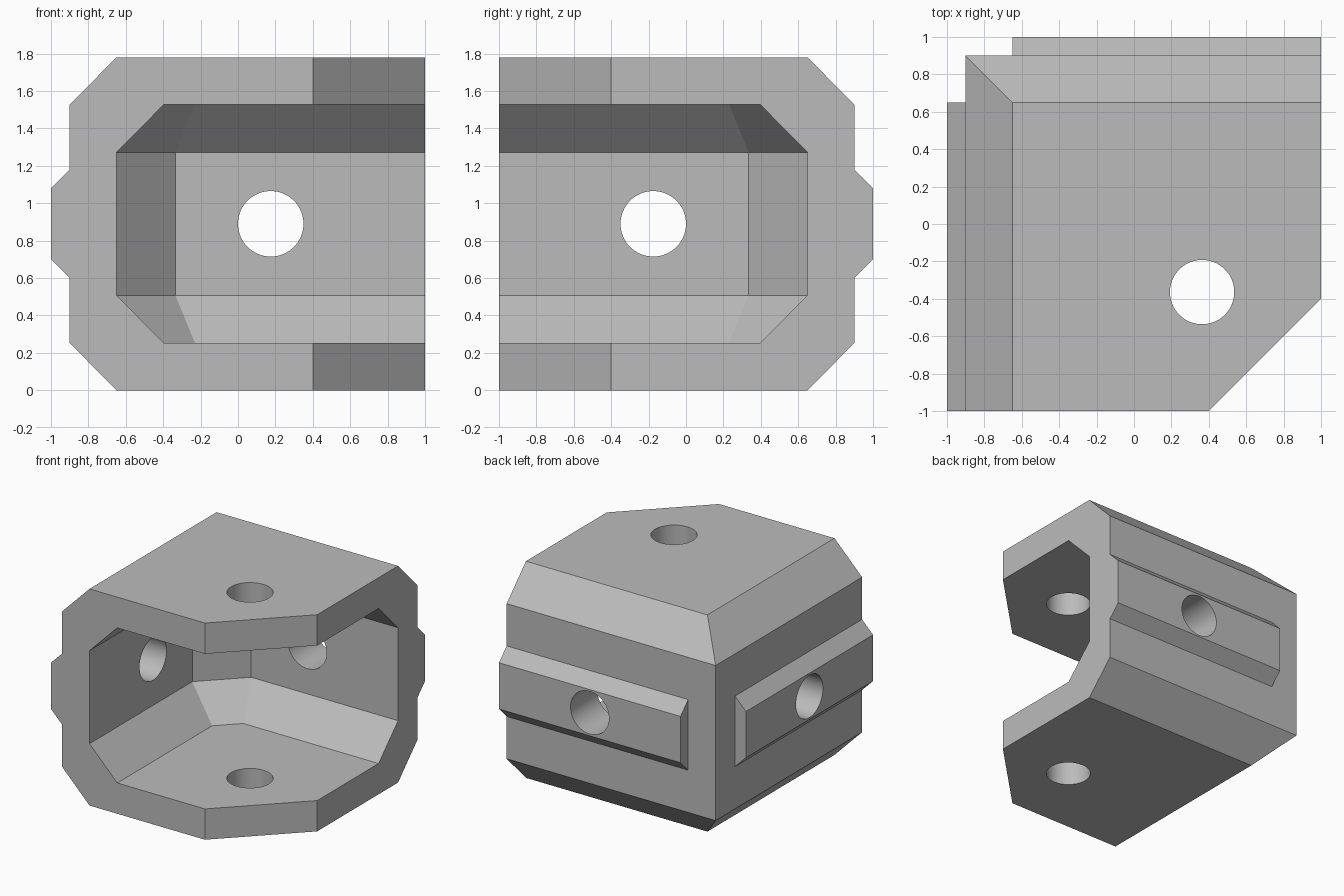
import bpy
import bmesh
import math
from mathutils import Matrix

cube = bpy.data.objects.get("Cube")
if cube:
    bpy.data.objects.remove(cube, do_unlink=True)

HEIGHT = 1.78
MID = HEIGHT / 2

grey = bpy.data.materials.new("light grey")
grey.use_nodes = True
grey.diffuse_color = (0.5, 0.5, 0.5, 1)
grey.node_tree.nodes["Principled BSDF"].inputs["Base Color"].default_value = grey.diffuse_color


def loft(name, rings):
    """Solid through a stack of matching rings, capped at both ends."""
    bm = bmesh.new()
    loops = [[bm.verts.new(p) for p in ring] for ring in rings]
    n = len(loops[0])
    for low, high in zip(loops, loops[1:]):
        for i in range(n):
            j = (i + 1) % n
            bm.faces.new((low[i], low[j], high[j], high[i]))
    bm.faces.new(loops[0])
    bm.faces.new(loops[-1])
    bmesh.ops.recalc_face_normals(bm, faces=bm.faces)
    mesh = bpy.data.meshes.new(name)
    bm.to_mesh(mesh)
    bm.free()
    mesh.materials.append(grey)
    obj = bpy.data.objects.new(name, mesh)
    bpy.context.collection.objects.link(obj)
    return obj


def at_height(points, z):
    return [(x, y, z) for x, y in points]


def swap_sides(points):
    """Reflect across the diagonal that runs through the closed corner."""
    return [(-y, -x, z) for x, y, z in points]


def drill(name, centre, axis, radius):
    """Long round cutter along one axis."""
    circle = [(radius * math.cos(i * math.tau / 64), radius * math.sin(i * math.tau / 64)) for i in range(64)]
    cutter = loft(name, [at_height(circle, -1), at_height(circle, 1)])
    turn = {"X": Matrix.Rotation(math.pi / 2, 4, "Y"),
            "Y": Matrix.Rotation(math.pi / 2, 4, "X"),
            "Z": Matrix.Identity(4)}[axis]
    cutter.data.transform(Matrix.Translation(centre) @ turn)
    return cutter


# Outer block, bevelled along the top and bottom of its two closed sides
def outer_ring(a, z):
    return at_height([(-a, -1.2), (1.2, -1.2), (1.2, a), (-a, a)], z)


block = loft("corner_bracket", [outer_ring(a, z) for a, z in
             ((0.65, 0), (0.9, 0.253), (0.9, HEIGHT - 0.253), (0.65, HEIGHT))])


# Hollow with sloped edges and a chamfered inner corner
def inner_ring(a, c, z):
    return at_height([(-a, -1.4), (1.4, -1.4), (1.4, a), (-c, a), (-a, c)], z)


hollow = loft("hollow_cutter", [inner_ring(a, c, z) for a, c, z in
              ((0.397, 0.23, 0.253), (0.65, 0.335, 0.508),
               (0.65, 0.335, HEIGHT - 0.508), (0.397, 0.23, HEIGHT - 0.253))])

# Raised rail on each closed side
profile = [(-0.8, -0.29), (-0.9, -0.29), (-1, -0.19), (-1, 0.19), (-0.9, 0.29), (-0.8, 0.29)]
rail_rings = [[(x, y, MID + z) for x, z in profile] for y in (-1.3, 0.65)]
side_rail = loft("side_rail", rail_rings)
back_rail = loft("back_rail", [swap_sides(r) for r in rail_rings])

# Plan outline that trims the open ends and cuts off the front corner
plan = [(-1.2, -1), (0.4, -1), (1, -0.4), (1, 1.2), (-1.2, 1.2)]
trim = loft("plan_trim", [at_height(plan, -0.2), at_height(plan, 2)])

# Bolt holes
holes = [drill("side_hole", (-1, -0.175, MID), "X", 0.175),
         drill("back_hole", (0.175, 1, MID), "Y", 0.175),
         drill("lower_hole", (0.364, -0.364, 0), "Z", 0.172),
         drill("upper_hole", (0.364, -0.364, HEIGHT), "Z", 0.172)]

# Combine everything into one clean mesh
steps = [(side_rail, "UNION"), (back_rail, "UNION"), (hollow, "DIFFERENCE"), (trim, "INTERSECT")]
steps += [(hole, "DIFFERENCE") for hole in holes]
for helper, operation in steps:
    helper.hide_render = True
    mod = block.modifiers.new(helper.name, "BOOLEAN")
    mod.operation = operation
    mod.solver = "EXACT"
    mod.object = helper
bpy.context.view_layer.update()
graph = bpy.context.evaluated_depsgraph_get()
result = bpy.data.meshes.new_from_object(block.evaluated_get(graph))
block.modifiers.clear()
block.data = result
for helper, _ in steps:
    bpy.data.objects.remove(helper, do_unlink=True)

# Smooth hole walls, crisp flat faces
bpy.ops.object.select_all(action="DESELECT")
block.select_set(True)
bpy.context.view_layer.objects.active = block
bpy.ops.object.shade_smooth_by_angle(angle=math.radians(20))
